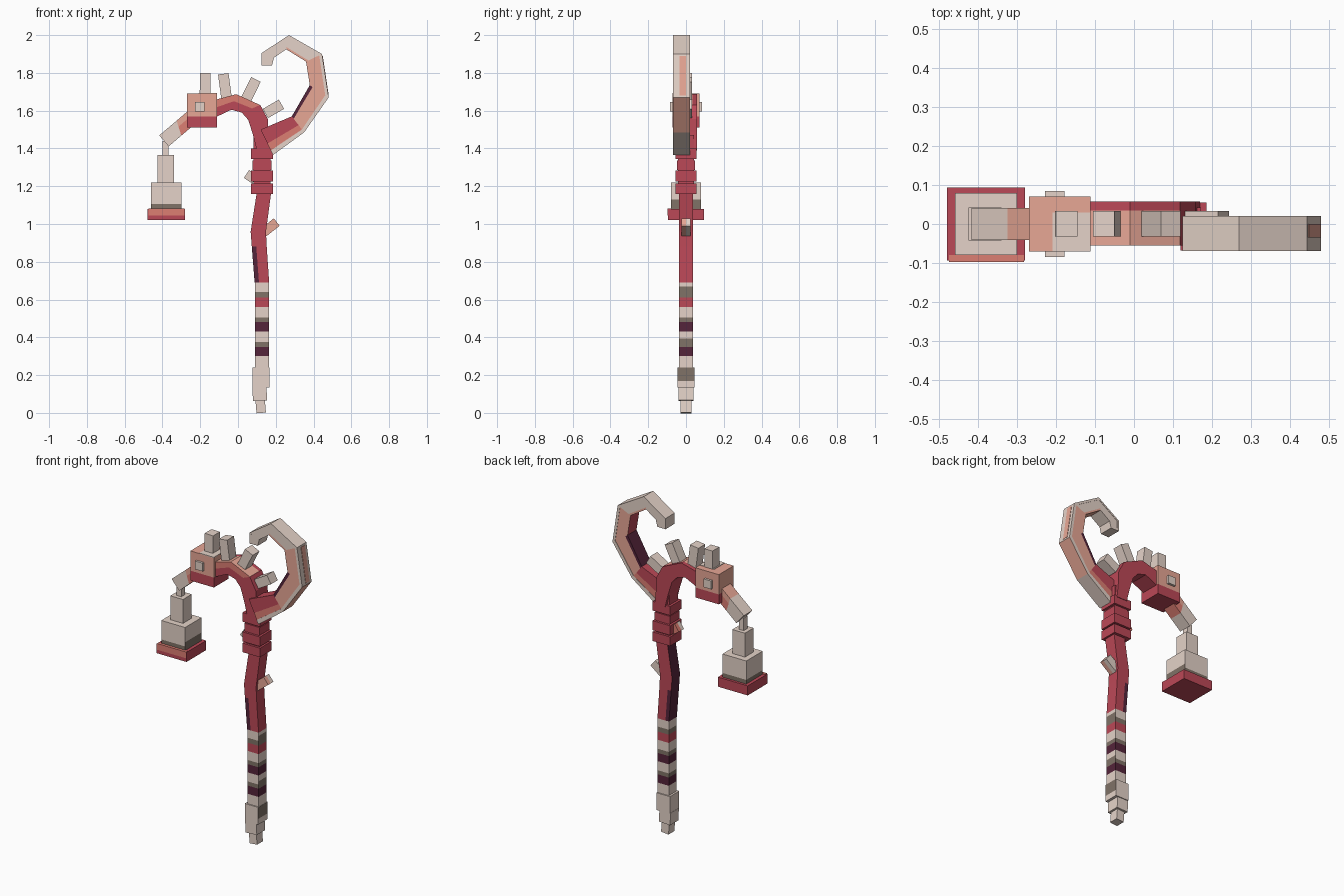
import bpy
import bmesh
from mathutils import Vector

if "Cube" in bpy.data.objects:
    bpy.data.objects.remove(bpy.data.objects["Cube"], do_unlink=True)


def material(name, rgb):
    m = bpy.data.materials.new(name)
    m.use_nodes = True
    m.diffuse_color = (*rgb, 1)
    m.node_tree.nodes["Principled BSDF"].inputs["Base Color"].default_value = (*rgb, 1)
    return m


BONE = material("bone beige", (0.78, 0.65, 0.58))
CORAL = material("coral", (0.80, 0.385, 0.30))
SALMON = material("salmon red", (0.72, 0.21, 0.17))
RED = material("crimson", (0.50, 0.065, 0.095))
MAROON = material("maroon", (0.09, 0.018, 0.043))
TAUPE = material("dark taupe", (0.215, 0.17, 0.135))
OUTER, INNER = 1, 3


def ribbon(name, inner, outer, y0, y1, mats, sides=None):
    """Flat-sided strip between two x-z lines, one material per segment.
    sides gives other materials to the OUTER or INNER faces."""
    sides = sides or {}
    palette = list(dict.fromkeys(mats + sum(sides.values(), [])))
    bm = bmesh.new()
    rings = []
    for p, q in zip(inner, outer):
        rings.append([bm.verts.new((c[0], y, c[1]))
                      for c, y in ((p, y0), (q, y0), (q, y1), (p, y1))])
    bm.faces.new(rings[0]).material_index = palette.index(mats[0])
    bm.faces.new(rings[-1]).material_index = palette.index(mats[-1])
    for i, (a, b) in enumerate(zip(rings, rings[1:])):
        for k in range(4):
            n = (k + 1) % 4
            f = bm.faces.new((a[k], a[n], b[n], b[k]))
            f.material_index = palette.index(sides.get(k, mats)[i])
    bmesh.ops.recalc_face_normals(bm, faces=bm.faces)
    mesh = bpy.data.meshes.new(name)
    bm.to_mesh(mesh)
    bm.free()
    for m in palette:
        mesh.materials.append(m)
    bpy.context.collection.objects.link(bpy.data.objects.new(name, mesh))


def column(name, x0, x1, levels, y0, y1, mats, sides=None):
    """Upright box cut into bands at the given heights."""
    ribbon(name, [(x0, z) for z in levels], [(x1, z) for z in levels],
           y0, y1, mats, sides)


def blend(inner, outer, t):
    """Line running part of the way from the inner to the outer edge."""
    return [Vector(p).lerp(Vector(q), t) for p, q in zip(inner, outer)]


def bar(name, a, b, width, y0, y1, mat):
    """Square bar running from a to b in the x-z plane."""
    a, b = Vector(a), Vector(b)
    d = (b - a).normalized()
    side = Vector((d.y, -d.x)) * width / 2
    ribbon(name, [a - side, b - side], [a + side, b + side], y0, y1, [mat])


# Stepped foot
bar("foot_tip", (0.123, 0.0), (0.117, 0.07), 0.05, -0.028, 0.028, BONE)
bar("foot_middle", (0.117, 0.065), (0.113, 0.14), 0.075, -0.04, 0.04, BONE)
column("foot_collar", 0.077, 0.167, [0.135, 0.17, 0.24], -0.045, 0.045, [BONE, BONE],
       {OUTER: [BONE, TAUPE]})

# Banded lower shaft
levels = [0.24, 0.30, 0.35, 0.375, 0.395, 0.43, 0.48, 0.505, 0.56, 0.61, 0.64, 0.67, 0.69]
bands = [BONE, MAROON, TAUPE, BONE, BONE, MAROON, TAUPE, BONE, RED, TAUPE, BONE, BONE]
side_bands = list(bands)
side_bands[3] = side_bands[10] = TAUPE
column("banded_shaft", 0.089, 0.165, levels, -0.038, 0.038, bands, {OUTER: side_bands})

# Bent upper shaft with a dark right side
left_edge = [(0.088, 0.69), (0.073, 0.88), (0.067, 0.96), (0.10, 1.17)]
right_edge = [(0.165, 0.69), (0.152, 0.88), (0.148, 0.96), (0.176, 1.17)]
split = blend(left_edge, right_edge, 0.3)
ribbon("shaft_edge", left_edge, split, -0.038, 0.038, [MAROON, RED, RED],
       {INNER: [MAROON] * 3})
ribbon("shaft_core", split, right_edge, -0.038, 0.038, [RED] * 3)
for half, y0, y1, mat in (("front", -0.025, 0, CORAL), ("back", 0, 0.025, BONE)):
    bar(f"shaft_thorn_{half}", (0.135, 0.955), (0.205, 1.01), 0.05, y0, y1, mat)

# Grip rings around a core
column("grip_core", 0.082, 0.172, [1.16, 1.47], -0.042, 0.042, [RED])
for i, (z0, z1) in enumerate([(1.16, 1.215), (1.225, 1.283), (1.287, 1.335), (1.345, 1.40)]):
    inset = 0.008 if i == 2 else 0
    column(f"grip_ring_{i + 1}", 0.068 + inset, 0.186 - inset, [z0, z1],
           inset - 0.055, 0.055 - inset, [RED])
for half, y0, y1, mat in (("front", -0.025, 0, BONE), ("back", 0, 0.025, SALMON)):
    bar(f"grip_thorn_{half}", (0.09, 1.235), (0.045, 1.265), 0.05, y0, y1, mat)

# Arched neck, crimson below and behind, lighter along the crown
arch_in = [(0.10, 1.39), (0.08, 1.47), (0.055, 1.55), (0.02, 1.59),
           (-0.035, 1.605), (-0.13, 1.56)]
arch_out = [(0.17, 1.39), (0.16, 1.49), (0.158, 1.555), (0.118, 1.63),
            (-0.01, 1.687), (-0.13, 1.655)]
arch_mid = blend(arch_in, arch_out, 0.55)
ribbon("arch_underside", arch_in, arch_mid, -0.055, 0.058, [RED] * 5)
ribbon("arch_crown", arch_mid, arch_out, -0.055, 0.035, [RED] * 3 + [SALMON] * 2,
       {OUTER: [RED] * 3 + [CORAL] * 2})
ribbon("arch_crown_back", arch_mid, arch_out, 0.035, 0.058, [RED] * 5)

# Spikes along the arch
spikes = [((-0.175, 1.68), (-0.173, 1.80)), ((-0.06, 1.66), (-0.078, 1.795)),
          ((0.043, 1.66), (0.095, 1.765)), ((0.145, 1.585), (0.23, 1.634))]
for i, (a, b) in enumerate(spikes):
    bar(f"arch_spike_{i + 1}", a, b, 0.056, -0.032, 0.033, BONE)

# Square joint with side studs
column("joint", -0.27, -0.112, [1.51, 1.57, 1.69], -0.071, 0.071, [RED, CORAL])
column("joint_cap", -0.21, -0.112, [1.688, 1.693], -0.071, 0.03, [BONE])
column("joint_studs", -0.228, -0.178, [1.595, 1.645], -0.085, 0.085, [BONE])

# Sloping arm that carries the lantern, lighter on top
arm_low = [(-0.205, 1.549), (-0.30, 1.468), (-0.367, 1.411)]
arm_high = [(-0.255, 1.607), (-0.325, 1.547), (-0.417, 1.469)]
arm_mid = blend(arm_low, arm_high, 0.6)
ribbon("arm_underside", arm_low, arm_mid, -0.041, 0.041, [SALMON, BONE])
ribbon("arm_top", arm_mid, arm_high, -0.041, 0.041, [CORAL, BONE])

# Stepped lantern
column("lantern_link", -0.40, -0.368, [1.36, 1.44], -0.018, 0.018, [BONE])
column("lantern_neck", -0.425, -0.34, [1.22, 1.365], -0.042, 0.042, [BONE])
column("lantern_body", -0.46, -0.30, [1.08, 1.105, 1.13, 1.22], -0.079, 0.079,
       [TAUPE, BONE, BONE], {OUTER: [TAUPE, TAUPE, BONE]})
column("lantern_base", -0.48, -0.28, [1.022, 1.08], -0.094, 0.094, [RED])
column("lantern_trim", -0.475, -0.282, [1.045, 1.083], -0.097, -0.08, [SALMON])

# Curled hook in layers: lining, crimson root, body and outer shell
hook_in = [(0.12, 1.50), (0.285, 1.57), (0.38, 1.735), (0.36, 1.86),
           (0.255, 1.925), (0.19, 1.88), (0.18, 1.84)]
hook_out = [(0.185, 1.365), (0.35, 1.485), (0.48, 1.67), (0.445, 1.90),
            (0.27, 2.0), (0.125, 1.905), (0.125, 1.84)]
lining, middle, shell = [blend(hook_in, hook_out, t) for t in (0.15, 0.55, 0.82)]
ribbon("hook_lining", hook_in, lining, -0.068, 0.018,
       [RED, MAROON, CORAL, CORAL, BONE, BONE],
       {INNER: [RED, MAROON, RED, CORAL, BONE, BONE]})
ribbon("hook_core", lining, middle, -0.068, 0.018,
       [RED, CORAL, CORAL, BONE, BONE, BONE])
ribbon("hook_body", middle, shell, -0.068, 0.018,
       [SALMON, CORAL, CORAL, BONE, BONE, BONE])
ribbon("hook_shell", shell, hook_out, -0.07, 0.02, [BONE] * 6,
       {OUTER: [BONE, CORAL] + [BONE] * 4})
ribbon("hook_stripe", [(0.47, 1.68), (0.437, 1.89)], [(0.4805, 1.68), (0.449, 1.89)],
       -0.035, 0.0, [CORAL])
